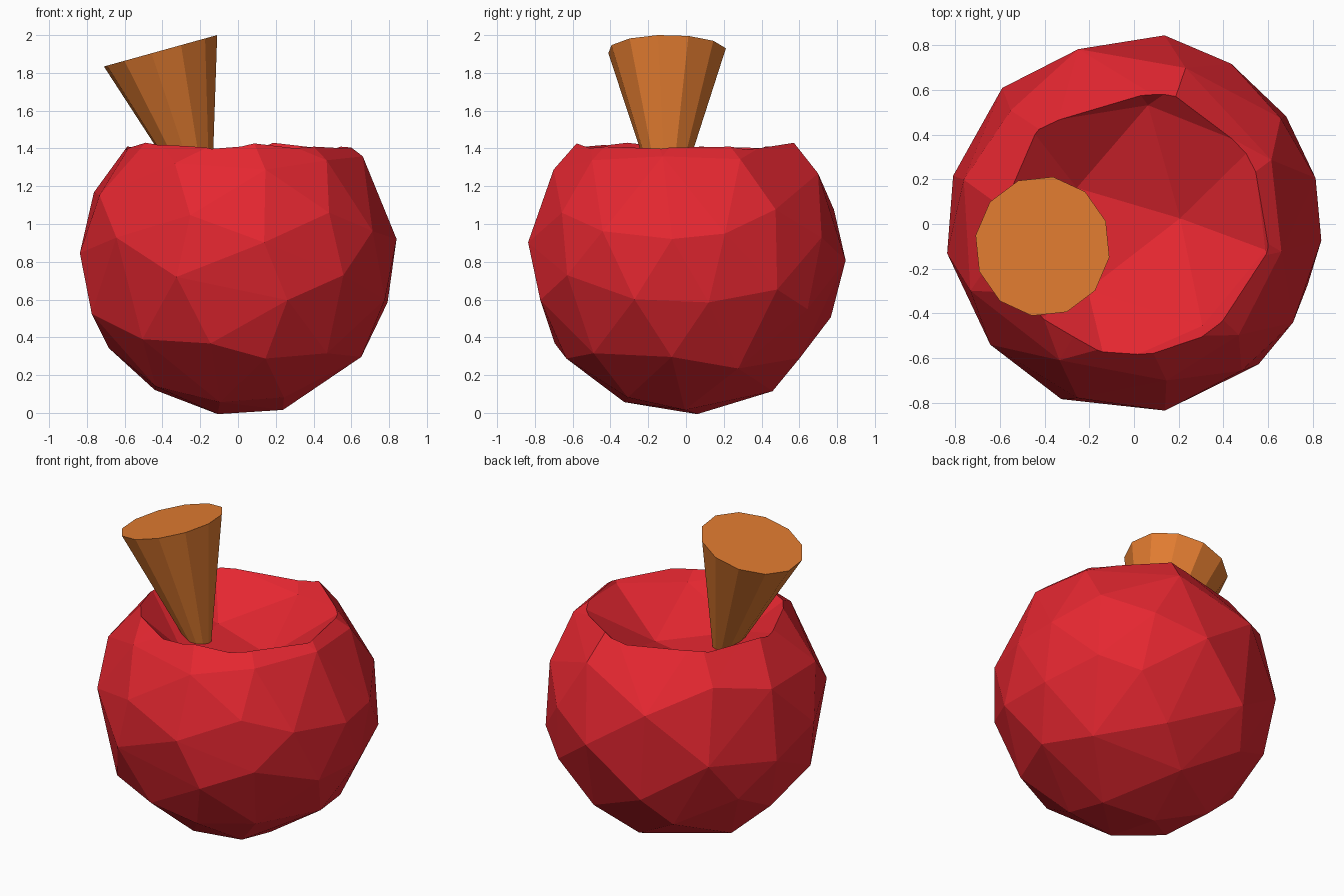
import bpy, math, random
from mathutils import Vector

if "Cube" in bpy.data.objects:
    bpy.data.objects.remove(bpy.data.objects["Cube"])

random.seed(4)


def material(name, color):
    m = bpy.data.materials.new(name)
    m.diffuse_color = (*color, 1)
    m.use_nodes = True
    m.node_tree.nodes["Principled BSDF"].inputs["Base Color"].default_value = m.diffuse_color
    return m


def apply_modifier(obj, mod):
    bpy.context.view_layer.objects.active = obj
    bpy.ops.object.modifier_apply(modifier=mod.name)


def faceted_ball(name, radius, z, subdivisions, jitter, turn=(0, 0, 0)):
    """Icosphere whose points wander along its surface for uneven facets."""
    bpy.ops.mesh.primitive_ico_sphere_add(
        subdivisions=subdivisions, radius=radius, location=(0, 0, z), rotation=turn)
    ball = bpy.context.object
    ball.name = name
    for v in ball.data.vertices:
        shift = Vector([random.uniform(-jitter, jitter) for _ in range(3)])
        v.co = (v.co + shift).normalized() * radius
    return ball


red = material("fruit_red", (0.78, 0.02, 0.03))
brown = material("stem_orange_brown", (0.75, 0.2, 0.03))

# Fruit body: uneven low-poly ball
body = faceted_ball("fruit_body", 0.838, 0.832, 3, 0.03)
body.data.materials.append(red)
thin = body.modifiers.new("thin", 'DECIMATE')
thin.ratio = 0.35
apply_modifier(body, thin)

# Bowl-shaped hollow in the top
cutter = faceted_ball("hollow_cutter", 0.84, 1.97, 2, 0.03, (0.3, 0.2, 0.4))
cutter.data.materials.append(red)
cutter.hide_render = True
cut = body.modifiers.new("hollow", 'BOOLEAN')
cut.operation = 'DIFFERENCE'
cut.solver = 'EXACT'
cut.object = cutter
apply_modifier(body, cut)
bpy.data.objects.remove(cutter)

# Stem: tilted twelve-sided taper, wide end up
foot, tip = Vector((-0.20, -0.10, 1.16)), Vector((-0.41, -0.10, 1.917))
bpy.ops.mesh.primitive_cone_add(vertices=12, radius1=0.065, radius2=0.315,
                                depth=(tip - foot).length, location=(foot + tip) / 2)
stem = bpy.context.object
stem.name = "stem"
stem.rotation_euler = (0, -math.atan2(foot.x - tip.x, tip.z - foot.z), math.radians(0))
for v in stem.data.vertices:
    a = math.radians(-9)
    x, y = v.co.x, v.co.y
    v.co.x, v.co.y = x * math.cos(a) - y * math.sin(a), x * math.sin(a) + y * math.cos(a)
stem.data.materials.append(brown)
